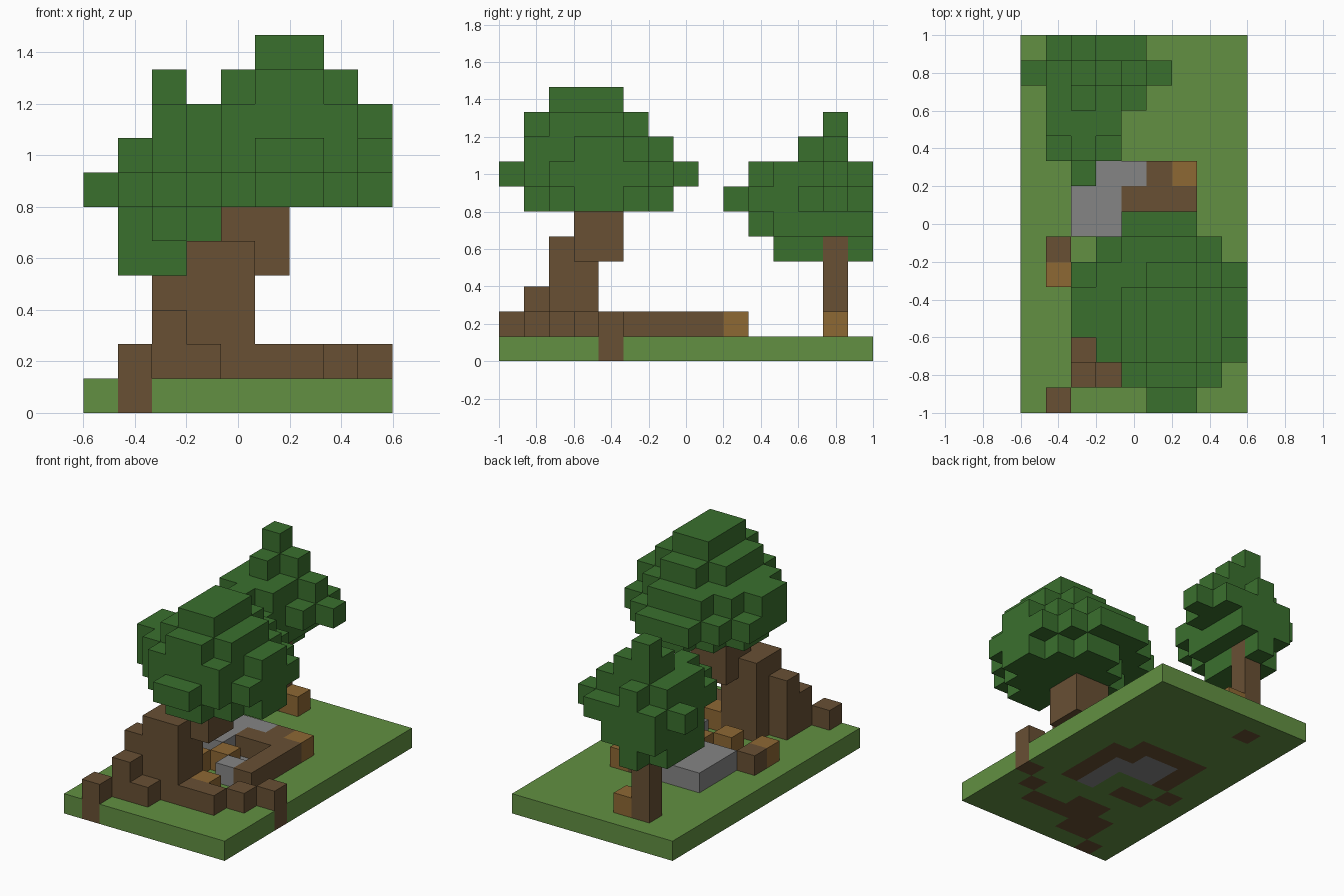
import bpy
import bmesh
from mathutils import Vector

if "Cube" in bpy.data.objects:
    bpy.data.objects.remove(bpy.data.objects["Cube"], do_unlink=True)

WIDE, DEEP = 9, 15
UNIT = 2 / DEEP
filled = {}          # grid cell -> part name
materials = {}


def colour(name, rgb):
    mat = bpy.data.materials.new(name)
    mat.use_nodes = True
    mat.diffuse_color = (*rgb, 1)
    mat.node_tree.nodes["Principled BSDF"].inputs["Base Color"].default_value = (*rgb, 1)
    return mat


def box(part, xs, ys, zs):
    """Fill a block of cells; each range is (first, last) or a single index."""
    spans = [s if isinstance(s, tuple) else (s, s) for s in (xs, ys, zs)]
    a, b, c = [range(lo, hi + 1) for lo, hi in spans]
    for x in a:
        for y in b:
            for z in c:
                filled[x, y, z] = part


def layer(part, z, first_row, spans):
    """Fill one crown layer, row by row from the front."""
    for y, span in enumerate(spans.split(), first_row):
        box(part, (int(span[0]), int(span[1])), y, z)


def build(part):
    """Make one object from the outer faces of all cells of a part."""
    bm = bmesh.new()
    corners = {}

    def vert(key):
        if key not in corners:
            x, y, z = key
            corners[key] = bm.verts.new(((x - WIDE / 2) * UNIT, (y - DEEP / 2) * UNIT, z * UNIT))
        return corners[key]

    for cell in [c for c, owner in filled.items() if owner == part]:
        for axis in range(3):
            for side in (0, 1):
                step = [0, 0, 0]
                step[axis] = 2 * side - 1
                if tuple(c + s for c, s in zip(cell, step)) in filled:
                    continue
                ring = []
                for u, v in ((0, 0), (1, 0), (1, 1), (0, 1)):
                    key = list(cell)
                    key[axis] += side
                    key[(axis + 1) % 3] += u
                    key[(axis + 2) % 3] += v
                    ring.append(vert(tuple(key)))
                bm.faces.new(ring if side else ring[::-1])
    mesh = bpy.data.meshes.new(part)
    bm.to_mesh(mesh)
    bm.free()
    mesh.materials.append(materials[part])
    bpy.context.collection.objects.link(bpy.data.objects.new(part, mesh))


# Colours
grass = colour("grass green", (0.122, 0.279, 0.054))
leaf = colour("leaf green", (0.042, 0.162, 0.027))
bark = colour("bark brown", (0.138, 0.080, 0.034))
wood = colour("cut wood", (0.270, 0.138, 0.034))
stone = colour("stone grey", (0.235, 0.235, 0.235))
materials.update(ground=grass, front_crown=leaf, back_crown=leaf, front_trunk=bark,
                 back_trunk=bark, logs=bark, log_ends=wood, stones=stone)

# Ground slab
box("ground", (0, WIDE - 1), (0, DEEP - 1), 0)

# Front crown
layer("front_crown", 6, 1, "56 47 38 38 47 56")
layer("front_crown", 7, 0, "56 47 38 28 28 28 37 46")
layer("front_crown", 8, 1, "47 37 28 28 37 46")
layer("front_crown", 9, 1, "56 47 47 47 56")
layer("front_crown", 10, 2, "56 56 56")

# Back crown
layer("back_crown", 4, 11, "12 12 11 22")
layer("back_crown", 5, 10, "22 13 13 13 13")
layer("back_crown", 6, 9, "22 13 13 14 05 14")
layer("back_crown", 7, 10, "22 13 13 14 22")
layer("back_crown", 8, 12, "22 23")
layer("back_crown", 9, 13, "22")

# Front trunk, leaning branch and stepped roots
box("front_trunk", (3, 4), (2, 3), (0, 4))
box("front_trunk", (4, 5), (3, 4), (4, 5))
box("front_trunk", 2, 2, (0, 3))
box("front_trunk", 2, 1, (0, 2))
for x, y in ((1, 0), (3, 1), (5, 2), (6, 2), (7, 3), (8, 4)):
    box("front_trunk", x, y, (0, 1))

# Back trunk
box("back_trunk", 2, 13, (0, 4))

# Sunken log ring around the stones
box("logs", 6, (5, 8), (0, 1))
box("logs", (4, 5), 8, (0, 1))
box("logs", 5, 9, (0, 1))
box("logs", 1, 6, (0, 1))
box("logs", (2, 4), 9, 0)
box("logs", 2, (7, 8), 0)
box("logs", (2, 3), 5, 0)
box("stones", (2, 4), 9, 1)
box("stones", (2, 3), (7, 8), 1)
box("stones", (3, 4), (7, 8), 0)
box("stones", 5, (5, 7), 0)
box("stones", 5, 5, 1)

# Cut wood blocks
for x, y in ((6, 9), (4, 6), (5, 3), (3, 5), (1, 5), (3, 13)):
    box("log_ends", x, y, 1)

for part in materials:
    build(part)
